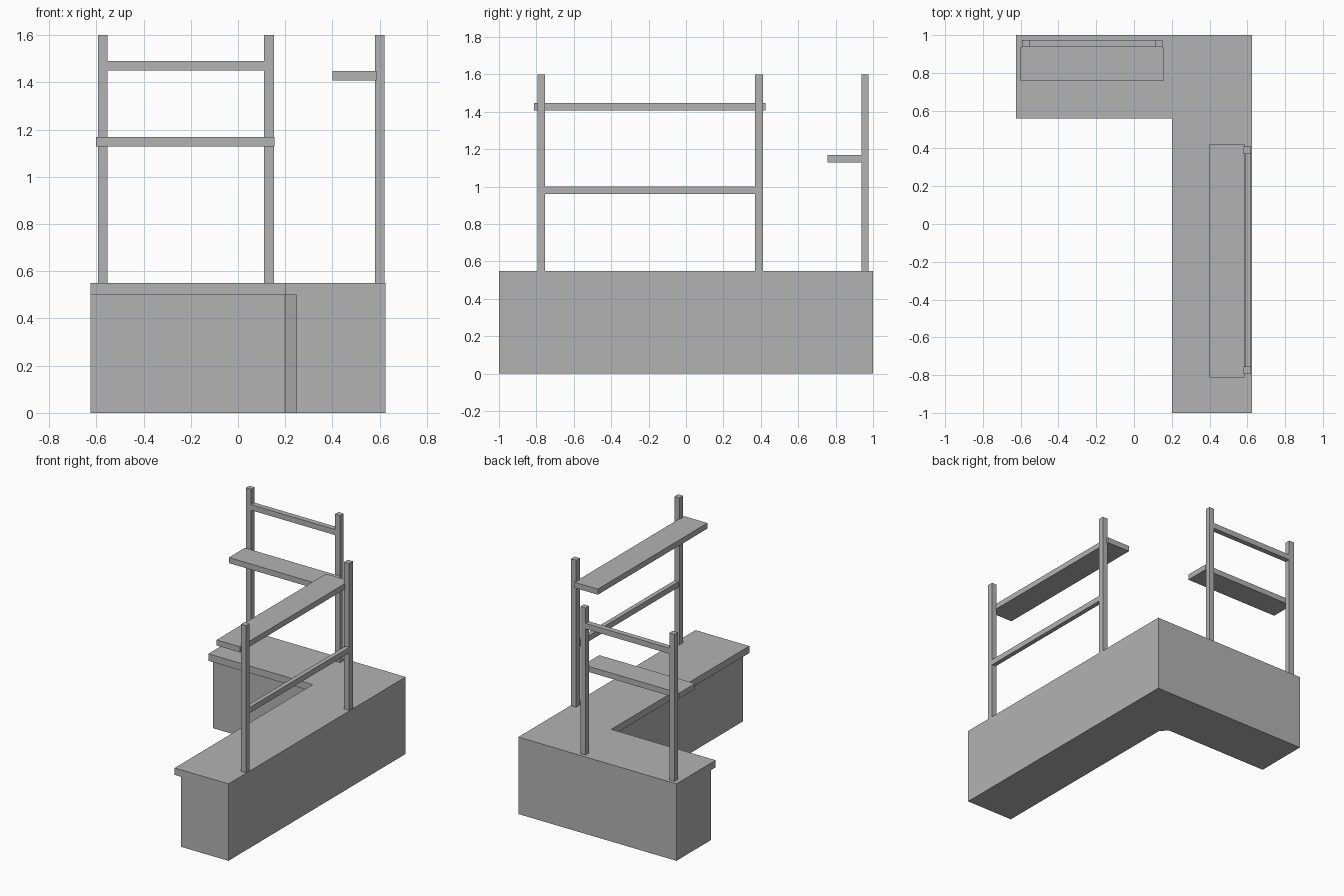
import bpy
import bmesh

cube = bpy.data.objects.get("Cube")
if cube:
    bpy.data.objects.remove(cube, do_unlink=True)

# Single plain grey finish
grey = bpy.data.materials.new("plain_grey")
grey.use_nodes = True
colour = (0.45, 0.45, 0.45, 1)
grey.diffuse_color = colour
grey.node_tree.nodes["Principled BSDF"].inputs["Base Color"].default_value = colour


def prism(name, outline, z0, z1):
    """Extrude a flat outline from z0 up to z1."""
    bm = bmesh.new()
    base = bm.faces.new([bm.verts.new((x, y, z0)) for x, y in outline])
    new = bmesh.ops.extrude_face_region(bm, geom=[base])["geom"]
    top = [v for v in new if isinstance(v, bmesh.types.BMVert)]
    bmesh.ops.translate(bm, vec=(0, 0, z1 - z0), verts=top)
    bmesh.ops.recalc_face_normals(bm, faces=bm.faces)
    mesh = bpy.data.meshes.new(name)
    bm.to_mesh(mesh)
    bm.free()
    mesh.materials.append(grey)
    obj = bpy.data.objects.new(name, mesh)
    bpy.context.collection.objects.link(obj)
    return obj


def box(name, xs, ys, zs):
    (x0, x1), (y0, y1) = xs, ys
    return prism(name, [(x0, y0), (x1, y0), (x1, y1), (x0, y1)], *zs)


W = 0.625       # half width of the counter
BASE = 0.5      # cabinet height
TOP = 0.55      # worktop height
POST_TOP = 1.6

# L-shaped cabinet with a chamfered inner corner
prism("cabinet", [(-W, 1), (-W, 0.608), (0.2, 0.608), (0.248, 0.56),
                  (0.248, -1), (W, -1), (W, 1)], 0, BASE)

# L-shaped worktop overhanging the inner sides
prism("worktop", [(-W, 1), (-W, 0.558), (0.2, 0.558), (0.2, -1),
                  (W, -1), (W, 1)], BASE, TOP)

# Back frame: two posts, upper rail and shelf
back_y = (0.937, 0.975)
for name, x in (("back_post_right", -0.593), ("back_post_left", 0.111)):
    box(name, (x, x + 0.041), back_y, (TOP, POST_TOP))
box("back_rail", (-0.552, 0.111), back_y, (1.45, 1.49))
box("back_shelf", (-0.602, 0.155), (0.757, 0.937), (1.128, 1.168))

# Side frame: two posts, lower rail and shelf
for name, y in (("side_post_front", -0.795), ("side_post_back", 0.37)):
    box(name, (0.58, 0.62), (y, y + 0.041), (TOP, POST_TOP))
box("side_rail", (0.588, 0.62), (-0.754, 0.37), (0.96, 1.0))
box("side_shelf", (0.4, 0.586), (-0.813, 0.424), (1.407, 1.447))
